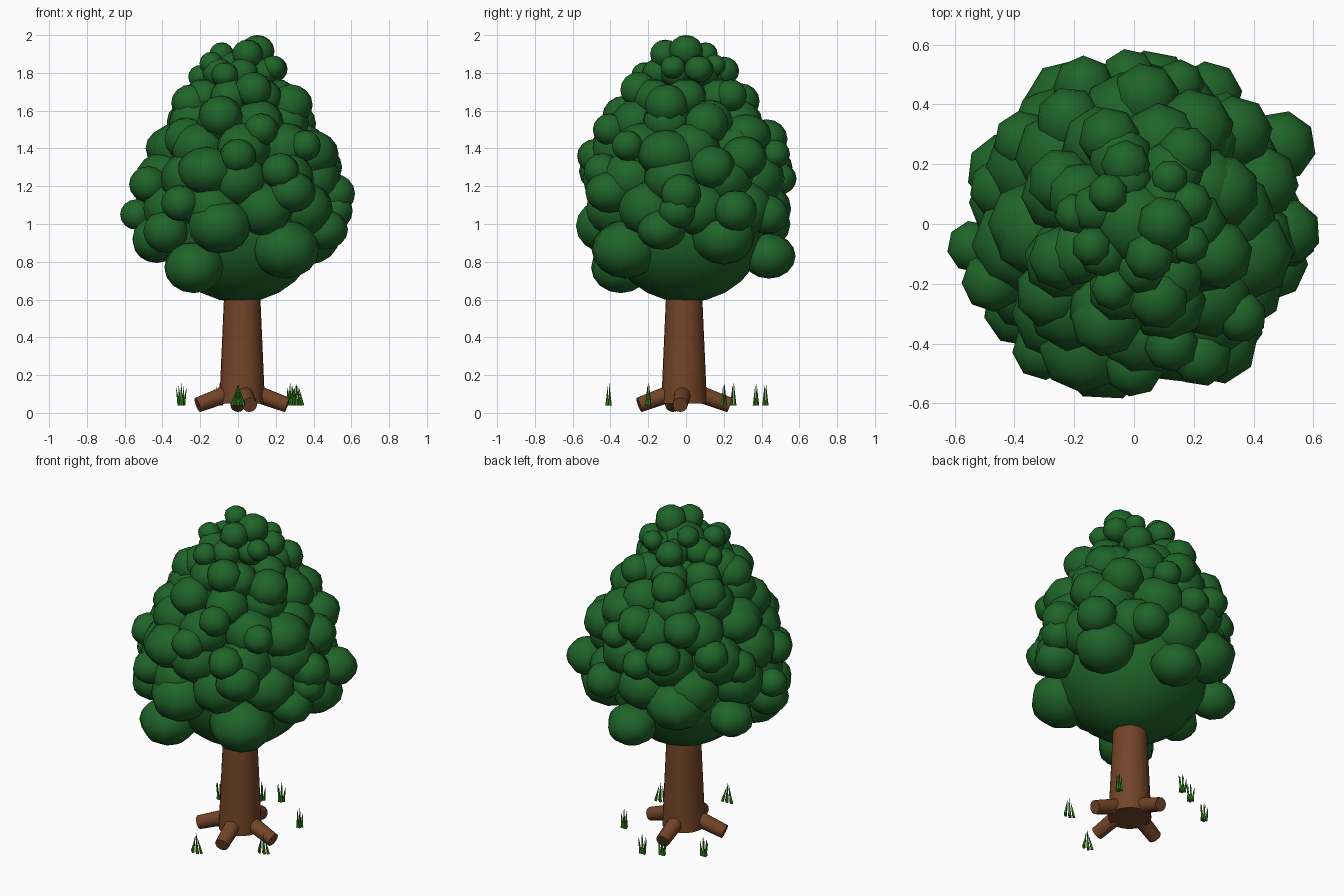
import bpy, bmesh, math, random
from mathutils import Matrix, Vector

if "Cube" in bpy.data.objects:
    bpy.data.objects.remove(bpy.data.objects["Cube"])

random.seed(4)


def material(name, rgb):
    m = bpy.data.materials.new(name)
    m.diffuse_color = (*rgb, 1)
    m.use_nodes = True
    m.node_tree.nodes["Principled BSDF"].inputs["Base Color"].default_value = m.diffuse_color
    return m


LEAF = material("leaf green", (0.014, 0.127, 0.022))
BARK = material("bark brown", (0.17, 0.058, 0.021))
GRASS = material("grass green", (0.04, 0.24, 0.012))


def finish(bm, name, mat, angle=None):
    """Turn a bmesh into a named object; smooth it fully or by angle."""
    mesh = bpy.data.meshes.new(name)
    bm.to_mesh(mesh)
    bm.free()
    mesh.materials.append(mat)
    ob = bpy.data.objects.new(name, mesh)
    bpy.context.collection.objects.link(ob)
    if angle is None:
        mesh.polygons.foreach_set("use_smooth", [True] * len(mesh.polygons))
    elif angle > 0:
        bpy.ops.object.select_all(action='DESELECT')
        ob.select_set(True)
        bpy.context.view_layer.objects.active = ob
        bpy.ops.object.shade_smooth_by_angle(angle=math.radians(angle))
    return ob


def taper(bm, start, end, r1, r2, sides):
    """Tapered round bar between two points."""
    a, b = Vector(start), Vector(end)
    turn = (b - a).to_track_quat('Z', 'Y').to_matrix().to_4x4()
    bmesh.ops.create_cone(bm, cap_ends=True, segments=sides, radius1=r1, radius2=r2,
                          depth=(b - a).length,
                          matrix=Matrix.Translation((a + b) / 2) @ turn)


def ball(bm, centre, r, rz, sides, rings):
    mat = (Matrix.Translation(centre) @ Matrix.Rotation(random.uniform(0, 1), 4, 'Z')
           @ Matrix.Diagonal((r, r, rz, 1)))
    bmesh.ops.create_uvsphere(bm, u_segments=sides, v_segments=rings, radius=1, matrix=mat)


# Trunk
bm = bmesh.new()
taper(bm, (0.022, -0.01, 0.05), (0.022, -0.01, 0.8), 0.121, 0.088, 24)
finish(bm, "trunk", BARK, 40)

# Four roots
for i, deg in enumerate((-5, 95, 195, 280)):
    c, s = math.cos(math.radians(deg)), math.sin(math.radians(deg))
    bm = bmesh.new()
    taper(bm, (0.02 + 0.06 * c, -0.01 + 0.06 * s, 0.108),
          (0.02 + 0.242 * c, -0.01 + 0.242 * s, 0.042), 0.046, 0.04, 12)
    finish(bm, f"root_{i + 1}", BARK, 40)

# Foliage core
bm = bmesh.new()
for z, r, rz in ((0.97, 0.42, 0.385), (1.3, 0.38, 0.3), (1.56, 0.26, 0.22), (1.78, 0.14, 0.14)):
    ball(bm, (0.01, 0, z), r, rz, 16, 12)
finish(bm, "foliage_core", LEAF)

# Outer radius of the crown by height
SHELL = [(0.7, 0.57), (0.8, 0.58), (1.0, 0.6), (1.15, 0.625), (1.3, 0.59), (1.4, 0.565),
         (1.5, 0.51), (1.6, 0.43), (1.7, 0.37), (1.8, 0.29), (1.9, 0.2), (2.0, 0.15)]


def shell(z):
    for (z0, r0), (z1, r1) in zip(SHELL, SHELL[1:]):
        if z <= z1:
            return r0 + (r1 - r0) * (z - z0) / (z1 - z0)


# Inner leaf clusters: rings of height, count, size, first angle
bm = bmesh.new()
for z, count, size, first in ((1.08, 9, .16, 10), (1.24, 9, .16, 30), (1.4, 8, .15, 5),
                              (1.54, 8, .13, 25), (1.67, 7, .11, 0), (1.8, 6, .085, 40)):
    reach = shell(z) - size - 0.055
    for k in range(count):
        a = math.radians(first + 360 * k / count)
        squeeze = 0.9 if z > 1.25 else 1
        ball(bm, (reach * math.cos(a) * squeeze, reach * math.sin(a), z), size, size * .9, 8, 8)
finish(bm, "inner_foliage", LEAF)

# Outer leaf clusters: direction in degrees, height, size and optional outward shift
LOWER = [(-52, .865, .18), (-124, .77, .16), (-103, .99, .17), (-143, .96, .12),
         (-172, 1.05, .085, .02), (-160, .92, .12), (82, .83, .14), (118, 1.0, .17),
         (158, .9, .125), (28, .93, .17), (-16, .97, .125), (-5, 1.07, .1),
         (28, 1.07, .115, .06), (60, 1.05, .11)]
MIDDLE = [(-126, 1.11, .1), (-158, 1.21, .1), (165, 1.2, .1, -.05), (-112, 1.28, .15),
          (-90, 1.36, .095), (-63, 1.28, .1), (-41, 1.415, .085), (-55, 1.17, .13),
          (-3, 1.16, .11), (-15, 1.37, .15, -.03), (18, 1.3, .12, -.02),
          (42, 1.35, .12), (92, 1.24, .09, -.02), (72, 1.37, .08), (85, 1.45, .11),
          (110, 1.3, .1), (122, 1.45, .11, -.02), (143, 1.3, .1, -.03), (180, 1.4, .14, -.08),
          (-140, 1.45, .12, -.06), (-73, 1.5, .09)]
UPPER = [(-106, 1.57, .115), (-155, 1.64, .105, -.03), (-72, 1.71, .1), (-20, 1.63, .115),
         (20, 1.53, .12, -.05), (58, 1.47, .13, -.02), (54, 1.68, .09), (106, 1.65, .1),
         (150, 1.6, .11, -.04), (98, 1.81, .08), (20, 1.82, .075), (-65, 1.9, .08),
         (-108, 1.79, .07), (-152, 1.85, .065, -.02), (130, 1.9, .065), (-20, 1.83, .065),
         (170, 1.78, .065, -.04), (52, 1.84, .06), (0, 1.915, .09)]
for name, tier in (("lower_foliage", LOWER), ("middle_foliage", MIDDLE), ("upper_foliage", UPPER)):
    bm = bmesh.new()
    for deg, z, size, *shift in tier:
        reach = shell(z) - size + sum(shift)
        a = math.radians(deg)
        flat = 0.85 if size > 0.12 else 0.95
        ball(bm, (reach * math.cos(a), reach * math.sin(a), z), size * 1.03, size * flat, 8, 8)
    finish(bm, name, LEAF)

# Grass tufts: position and how far the tips spread (below 1 means they meet)
TUFTS = [(0.0, -0.41, 0.2), (0.31, -0.2, 0.4), (0.28, 0.2, 1.6),
         (0.0, 0.42, 2.3), (-0.1, 0.37, 2.3), (-0.3, 0.25, 2.3)]
for i, (x, y, spread) in enumerate(TUFTS):
    bm = bmesh.new()
    for k in range(5):
        dx = (k - 2) * (0.016 if spread < 1 else 0.006)
        dy = 0.008 * (-1) ** k
        height = 0.115 - 0.012 * abs(k - 2)
        taper(bm, (x + dx, y + dy, 0.04),
              (x + dx * spread, y + dy * 0.4, 0.04 + height), 0.009, 0.0008, 5)
    finish(bm, f"grass_tuft_{i + 1}", GRASS, 0)
